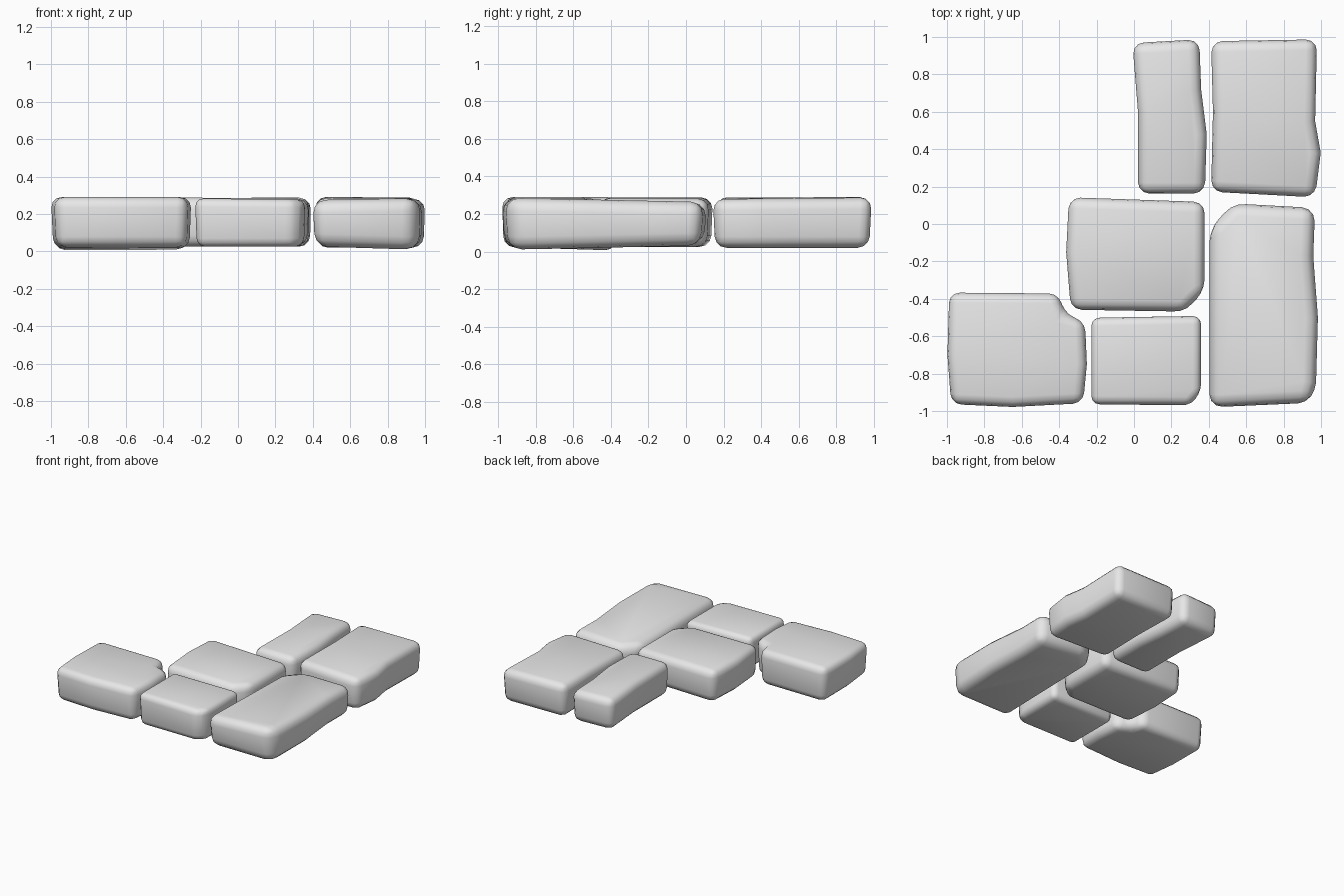
import bpy
import bmesh
from mathutils import Vector

# Remove the default object
default = bpy.data.objects.get("Cube")
if default:
    bpy.data.objects.remove(default, do_unlink=True)


def make_material(name, colour):
    material = bpy.data.materials.new(name)
    material.use_nodes = True
    material.diffuse_color = colour
    shader = next(n for n in material.node_tree.nodes if n.type == "BSDF_PRINCIPLED")
    shader.inputs["Base Color"].default_value = colour
    shader.inputs["Roughness"].default_value = 0.8
    return material


stone_grey = make_material("stone grey", (0.8, 0.8, 0.8, 1))


def make_stone(name, outline, top, bottom, top_slope=(0, 0), bottom_slope=(0, 0), rim=0.06):
    """Worn paving slab: an outline raised between two gently tilted planes."""
    centre = sum((Vector(p) for p in outline), Vector((0, 0))) / len(outline)
    bm = bmesh.new()

    def ring(height, slope, scale):
        verts = []
        for point in outline:
            offset = Vector(point) - centre
            flat = centre + offset * scale
            verts.append(bm.verts.new((flat.x, flat.y, height + offset.dot(Vector(slope)))))
        return verts

    lower = ring(bottom, bottom_slope, 0.97)
    upper = ring(top, top_slope, 1)
    # Side walls and the two broad faces
    count = len(outline)
    for i in range(count):
        j = (i + 1) % count
        bm.faces.new((lower[i], lower[j], upper[j], upper[i]))
    bm.faces.new(upper)
    bm.faces.new(list(reversed(lower)))
    bmesh.ops.recalc_face_normals(bm, faces=bm.faces)

    mesh = bpy.data.meshes.new(name)
    bm.to_mesh(mesh)
    bm.free()
    mesh.materials.append(stone_grey)
    mesh.shade_smooth()
    stone = bpy.data.objects.new(name, mesh)
    bpy.context.collection.objects.link(stone)

    # Worn rounded rims and corners
    bevel = stone.modifiers.new("worn rim", "BEVEL")
    bevel.width = rim
    bevel.segments = 3
    bevel.limit_method = "ANGLE"
    bevel.angle_limit = 0.7
    return stone


# Two slabs along the back
make_stone("back_wide_stone",
           [(.41, .98), (.98, .99), (.97, .55), (1, .38), (.97, .14), (.41, .17), (.42, .6)],
           .285, .02, top_slope=(-.01, .01))
make_stone("back_narrow_stone",
           [(-.01, .97), (.35, .99), (.36, .72), (.39, .48), (.38, .16), (.02, .16), (.02, .6)],
           .285, .025, top_slope=(0, -.01))

# Slab in the middle
make_stone("middle_stone",
           [(-.35, .145), (.38, .12), (.38, -.36), (.27, -.47), (-.34, -.46), (-.365, -.15)],
           .285, .025, top_slope=(-.01, 0))

# Notched corner slab and the small slab beside it
make_stone("notched_corner_stone",
           [(-.99, -.365), (-.4, -.37), (-.37, -.48), (-.26, -.52), (-.25, -.75),
            (-.27, -.96), (-.65, -.98), (-.98, -.965), (-1, -.7)],
           .29, .015, bottom_slope=(0, -.03))
make_stone("small_front_stone",
           [(-.23, -.5), (.36, -.49), (.36, -.9), (.3, -.97), (-.23, -.965)],
           .28, .025, top_slope=(-.01, 0))

# Long slab down the left side
make_stone("long_side_stone",
           [(.4, -.02), (.53, .115), (.97, .09), (.96, -.17), (.985, -.5),
            (.975, -.85), (.95, -.96), (.4, -.985)],
           .272, .025, top_slope=(.02, -.02), bottom_slope=(-.03, .02), rim=.07)
